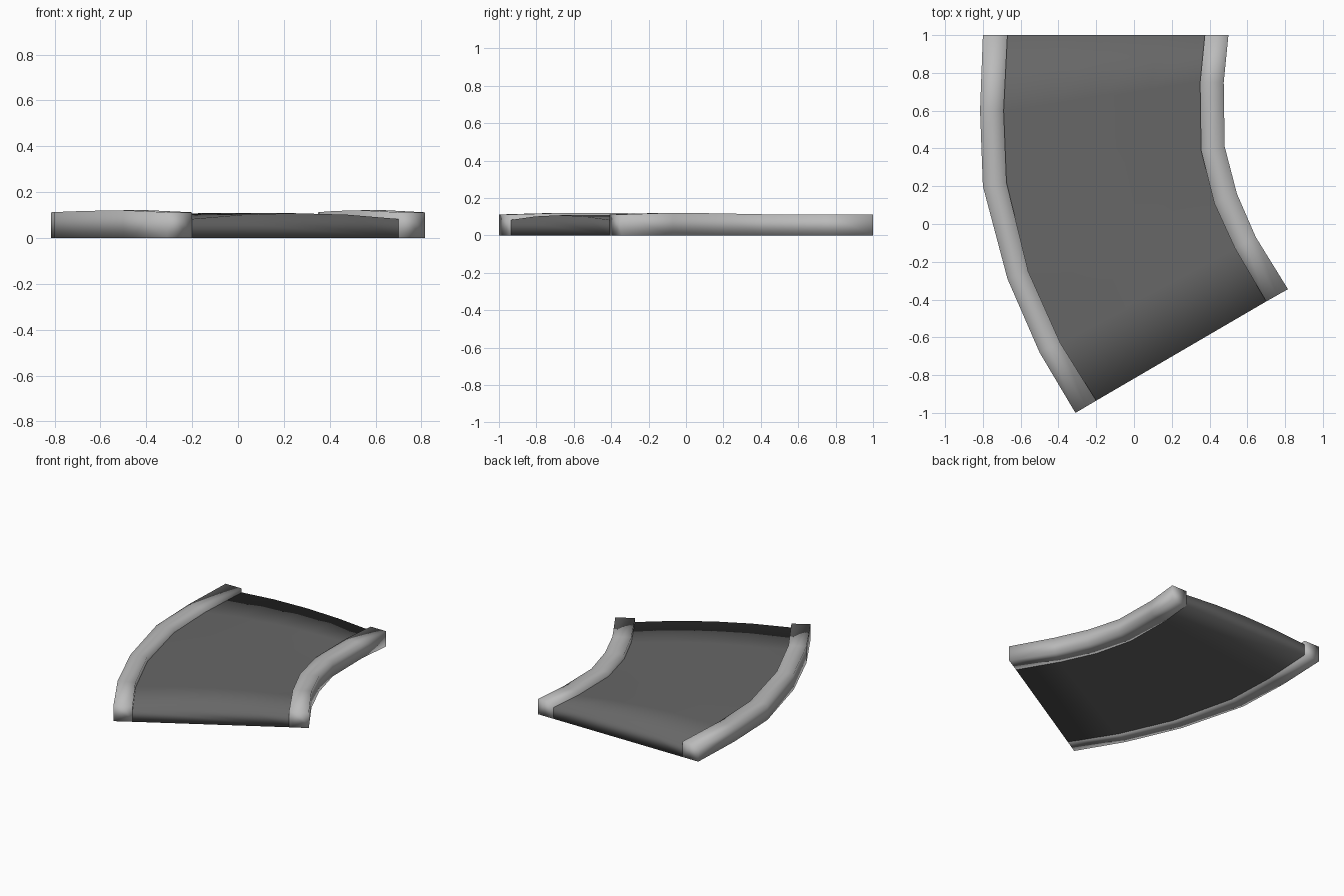
import bpy

if "Cube" in bpy.data.objects:
    bpy.data.objects.remove(bpy.data.objects["Cube"])

# Plan outlines of the four long edges, from the straight end to the turned end
LEFT_OUT = [(-0.80, 1.0), (-0.815, 0.6), (-0.80, 0.2), (-0.67, -0.29), (-0.50, -0.68), (-0.31, -1.0)]
LEFT_IN = [(-0.67, 1.0), (-0.69, 0.6), (-0.675, 0.22), (-0.56, -0.25), (-0.39, -0.63), (-0.20, -0.935)]
RIGHT_IN = [(0.375, 1.0), (0.35, 0.75), (0.355, 0.39), (0.425, 0.11), (0.535, -0.13), (0.70, -0.41)]
RIGHT_OUT = [(0.50, 1.0), (0.475, 0.75), (0.48, 0.41), (0.545, 0.16), (0.645, -0.07), (0.815, -0.345)]
CURB_TOP = [0.112, 0.112, 0.113, 0.118, 0.121, 0.112]


def lerp(a, b, t):
    return (a[0] + (b[0] - a[0]) * t, a[1] + (b[1] - a[1]) * t)


def grey(name, value):
    mat = bpy.data.materials.new(name)
    mat.diffuse_color = (value, value, value, 1)
    mat.use_nodes = True
    mat.node_tree.nodes["Principled BSDF"].inputs["Base Color"].default_value = mat.diffuse_color
    return mat


def loft(name, edge_a, edge_b, section, sides, mat):
    """Sweep a closed section of (across, height function) between two plan edges."""
    verts, faces = [], []
    n, rows = len(section), len(edge_a)
    for i, (a, b) in enumerate(zip(edge_a, edge_b)):
        for t, height in section:
            verts.append((*lerp(a, b, t), height(i)))
    for i in range(rows - 1):
        for j in sides:
            k = (j + 1) % n
            faces.append((i * n + j, i * n + k, (i + 1) * n + k, (i + 1) * n + j))
    faces.append(tuple(reversed(range(n))))
    faces.append(tuple((rows - 1) * n + j for j in range(n)))
    mesh = bpy.data.meshes.new(name)
    mesh.from_pydata(verts, [], faces)
    mesh.polygons.foreach_set("use_smooth", [True] * len(mesh.polygons))
    mesh.materials.append(mat)
    mesh.update()
    obj = bpy.data.objects.new(name, mesh)
    bpy.context.collection.objects.link(obj)


def ground(i):
    return 0.0


def curb_top(i):
    return CURB_TOP[i]


def crown(t):
    return lambda i: 0.083 + 0.025 * (1 - (2 * t - 1) ** 2)


# Raised curbs on both sides, one closed section each
concrete = grey("concrete", 0.5)
curb_section = [(0, ground), (1, ground), (1, curb_top), (0.5, curb_top), (0, curb_top)]
loft("left_curb", LEFT_OUT, LEFT_IN, curb_section, range(5), concrete)
loft("right_curb", RIGHT_IN, RIGHT_OUT, curb_section, range(5), concrete)

# Slightly crowned road bed; its long sides are covered by the curbs
road_section = [(0, ground), (1, ground)] + [(t, crown(t)) for t in (1, 0.75, 0.5, 0.25, 0)]
loft("road_bed", LEFT_IN, RIGHT_IN, road_section, [0, 2, 3, 4, 5], grey("dark_asphalt", 0.135))
